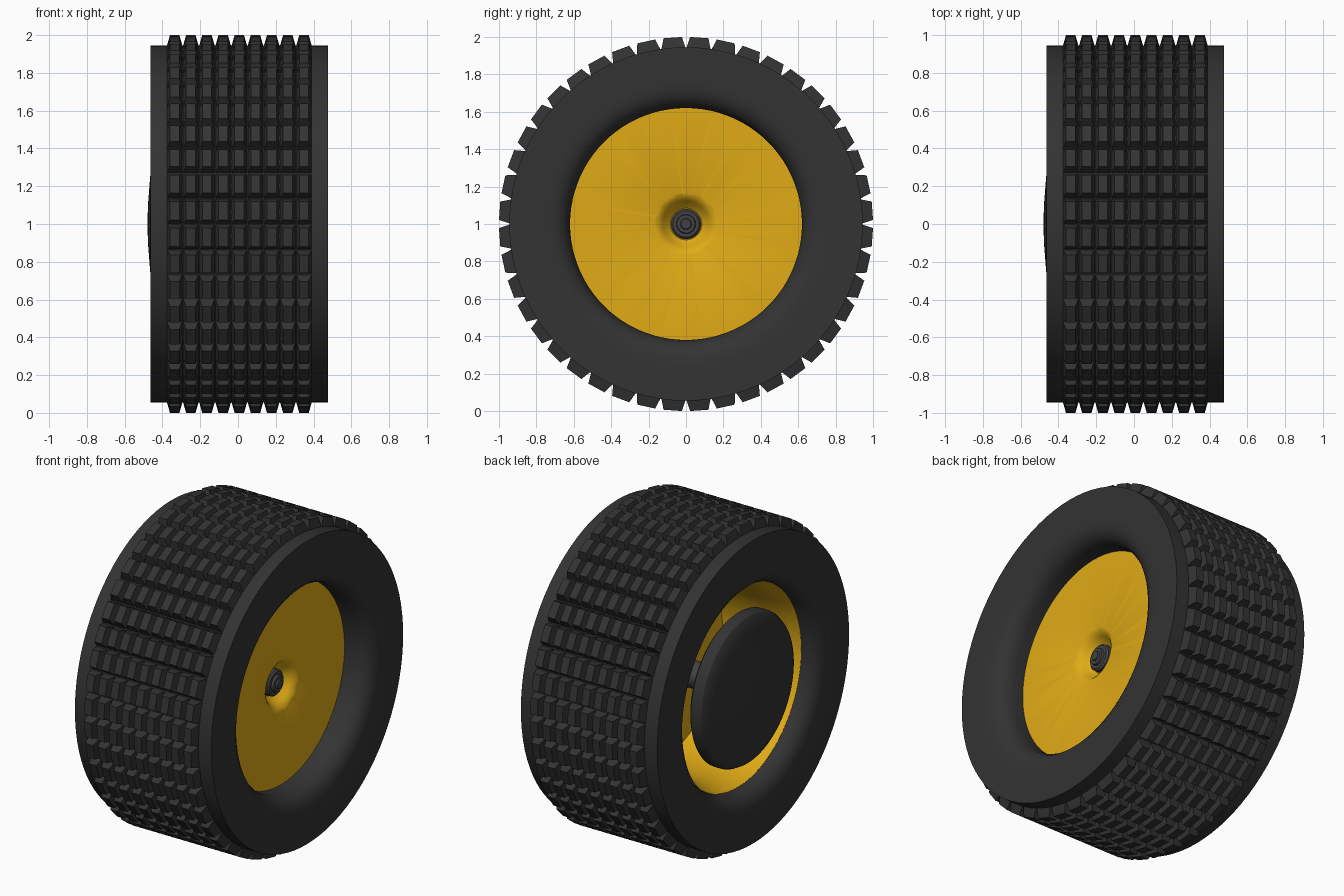
import bpy, bmesh, math
from mathutils import Vector

if "Cube" in bpy.data.objects:
    bpy.data.objects.remove(bpy.data.objects["Cube"])

CENTRE_Z = 1.0
SEGS = 88


def material(name, rgb):
    m = bpy.data.materials.new(name)
    m.diffuse_color = (*rgb, 1)
    m.use_nodes = True
    m.node_tree.nodes["Principled BSDF"].inputs["Base Color"].default_value = m.diffuse_color
    return m


RUBBER = material("rubber", (0.033, 0.033, 0.033))
YELLOW = material("yellow_paint", (0.75, 0.41, 0.008))
STEEL = material("dark_steel", (0.055, 0.055, 0.06))


def polar(x, r, a):
    """Point at radius r and angle a around the wheel axis."""
    return Vector((x, r * math.cos(a), CENTRE_Z + r * math.sin(a)))


def finish(bm, name, mat, smooth=None):
    bmesh.ops.recalc_face_normals(bm, faces=bm.faces)
    mesh = bpy.data.meshes.new(name)
    bm.to_mesh(mesh)
    bm.free()
    obj = bpy.data.objects.new(name, mesh)
    bpy.context.collection.objects.link(obj)
    if mat:
        mesh.materials.append(mat)
    if smooth:
        bpy.ops.object.select_all(action='DESELECT')
        obj.select_set(True)
        bpy.context.view_layer.objects.active = obj
        bpy.ops.object.shade_smooth_by_angle(angle=math.radians(smooth))
    return obj


def lathe(name, profile, mat, closed=True, smooth=28):
    """Spin an (x, radius) profile around the wheel axis."""
    bm = bmesh.new()
    rings = []
    for x, r in profile:
        if r == 0:
            rings.append([bm.verts.new((x, 0, CENTRE_Z))] * SEGS)
        else:
            rings.append([bm.verts.new(polar(x, r, math.tau * i / SEGS)) for i in range(SEGS)])
    pairs = list(zip(rings, rings[1:]))
    if closed:
        pairs.append((rings[-1], rings[0]))
    for a, b in pairs:
        for i in range(SEGS):
            j = (i + 1) % SEGS
            bm.faces.new(list(dict.fromkeys((a[i], a[j], b[j], b[i]))))
    return finish(bm, name, mat, smooth)


def bridge(bm, a, b):
    """Closed solid between two matching point loops."""
    va, vb = [bm.verts.new(p) for p in a], [bm.verts.new(p) for p in b]
    n = len(va)
    for i in range(n):
        bm.faces.new((va[i], va[(i + 1) % n], vb[(i + 1) % n], vb[i]))
    bm.faces.new(va[::-1])
    bm.faces.new(vb)


# Tyre body with rounded lips around the rim, mirrored profile
MID = 0.007
half = [(0.27, 0.62), (0.36, 0.62), (0.40, 0.628), (0.435, 0.65),
        (0.458, 0.685), (0.467, 0.72), (0.47, 0.76), (0.47, 0.945)]
lathe("tyre", [(MID + x, r) for x, r in half] + [(MID - x, r) for x, r in reversed(half)], RUBBER)

# Tread: tapered blocks, 9 columns by 44 rows
ROWS, COLS, PITCH = 44, 9, 0.0856
bm = bmesh.new()
for row in range(ROWS):
    a = math.tau * (row + 0.5) / ROWS
    out = Vector((0, math.cos(a), math.sin(a)))
    side = Vector((0, -math.sin(a), math.cos(a)))
    for col in range(COLS):
        x = MID + (col - (COLS - 1) / 2) * PITCH

        def loop(r, hx, ht):
            c = Vector((x, 0, CENTRE_Z)) + out * r
            return [c + Vector((sx * hx, 0, 0)) + side * (st * ht)
                    for sx, st in ((-1, -1), (1, -1), (1, 1), (-1, 1))]
        bridge(bm, loop(0.936, 0.0425, 0.066), loop(0.999, 0.025, 0.049))
finish(bm, "tread_blocks", RUBBER)

# Rim: barrel, face disc and recessed hub in one turned solid
rim = lathe("rim", [
    (0.30, 0.625), (0.30, 0.165), (0.292, 0.145), (0.272, 0.125), (0.245, 0.108),
    (0.225, 0.085), (0.225, 0.03), (0.15, 0.03), (0.15, 0.575), (-0.18, 0.575),
    (-0.25, 0.583), (-0.31, 0.60), (-0.36, 0.62), (-0.36, 0.625)], YELLOW)

# Ten hooked openings with one slanted wall each (radius, degrees)
front = [(0.57, 90), (0.57, 108), (0.53, 114), (0.163, 112), (0.165, 95), (0.465, 98)]
back = [(0.57, 90), (0.57, 108), (0.465, 110), (0.168, 102), (0.165, 95), (0.465, 98)]
bm = bmesh.new()
for k in range(10):
    bridge(bm, *[[polar(x, r, math.radians(d + 36 * k)) for r, d in loop_pts]
                 for x, loop_pts in ((0.305, front), (0.14, back))])
bmesh.ops.triangulate(bm, faces=bm.faces)
cutter = finish(bm, "spoke_opening_cutter", None)
cutter.hide_render = True
cutter.hide_viewport = True
cut = rim.modifiers.new("spoke_openings", 'BOOLEAN')
cut.operation = 'DIFFERENCE'
cut.solver = 'EXACT'
cut.object = cutter

# Axle with stepped end nut in the hub
lathe("axle", [(-0.38, 0), (-0.38, 0.08), (0.255, 0.08), (0.265, 0.07), (0.265, 0.052),
               (0.28, 0.048), (0.28, 0.03), (0.29, 0.026), (0.29, 0)], STEEL, closed=False)

# Domed drum on the inner side
lathe("inner_drum", [(-0.48, 0), (-0.476, 0.11), (-0.465, 0.25), (-0.45, 0.38), (-0.44, 0.43),
                     (-0.425, 0.455), (-0.40, 0.468), (-0.36, 0.468), (-0.345, 0.45), (-0.345, 0)],
      RUBBER, closed=False)
